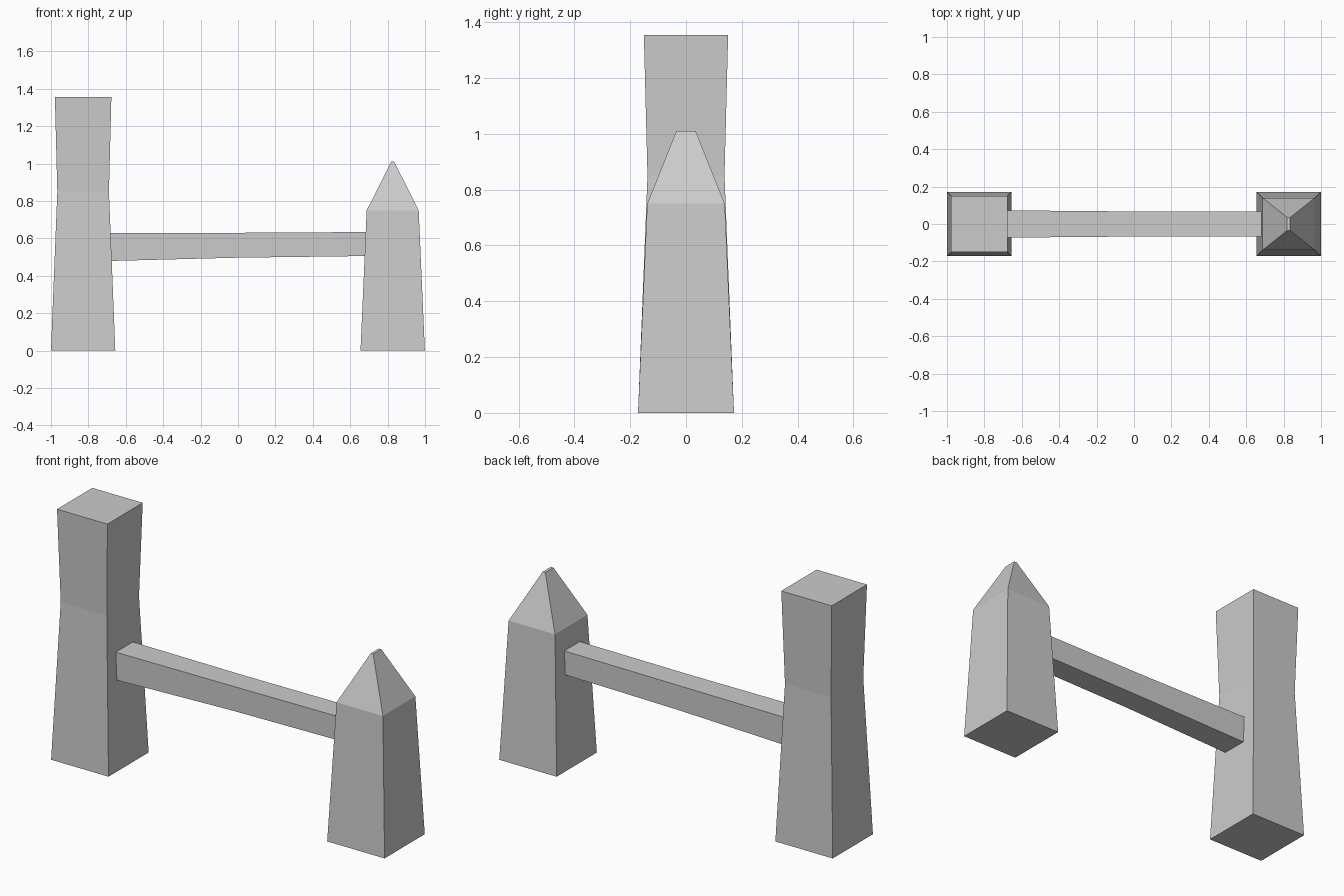
import bpy
import bmesh

if "Cube" in bpy.data.objects:
    bpy.data.objects.remove(bpy.data.objects["Cube"])


def loft(name, rings):
    """Skin a stack of four-cornered rings and cap both ends."""
    bm = bmesh.new()
    loops = [[bm.verts.new(co) for co in ring] for ring in rings]
    for a, b in zip(loops, loops[1:]):
        for i in range(4):
            j = (i + 1) % 4
            bm.faces.new((a[i], a[j], b[j], b[i]))
    bm.faces.new(loops[0])
    bm.faces.new(loops[-1])
    bmesh.ops.recalc_face_normals(bm, faces=bm.faces)
    mesh = bpy.data.meshes.new(name)
    bm.to_mesh(mesh)
    bm.free()
    obj = bpy.data.objects.new(name, mesh)
    bpy.context.collection.objects.link(obj)
    return obj


CORNERS = ((-1, -1), (1, -1), (1, 1), (-1, 1))


def post(name, x, sections):
    """Upright post; each section is (height, half width, half depth)."""
    return loft(name, [[(x + sx * w, sy * d, z) for sx, sy in CORNERS]
                       for z, w, d in sections])


def rail(name, sections):
    """Bar along x; each section is (x, half depth, bottom, top)."""
    return loft(name, [[(x, sy * d, top if sz > 0 else bottom) for sy, sz in CORNERS]
                       for x, d, bottom, top in sections])


# Tall post with a pinched waist and flat top
post("tall_post", -0.828, [(0, 0.172, 0.172), (0.85, 0.138, 0.138), (1.355, 0.151, 0.151)])

# Short post with a pointed ridge top
post("pointed_post", 0.827, [(0, 0.172, 0.172), (0.75, 0.139, 0.139), (1.01, 0.008, 0.035)])

# Cross rail, thicker at the tall post, ends seated in both posts
rail("cross_rail", [(-0.7, 0.073, 0.479, 0.63), (0, 0.067, 0.497, 0.63), (0.7, 0.066, 0.506, 0.634)])
